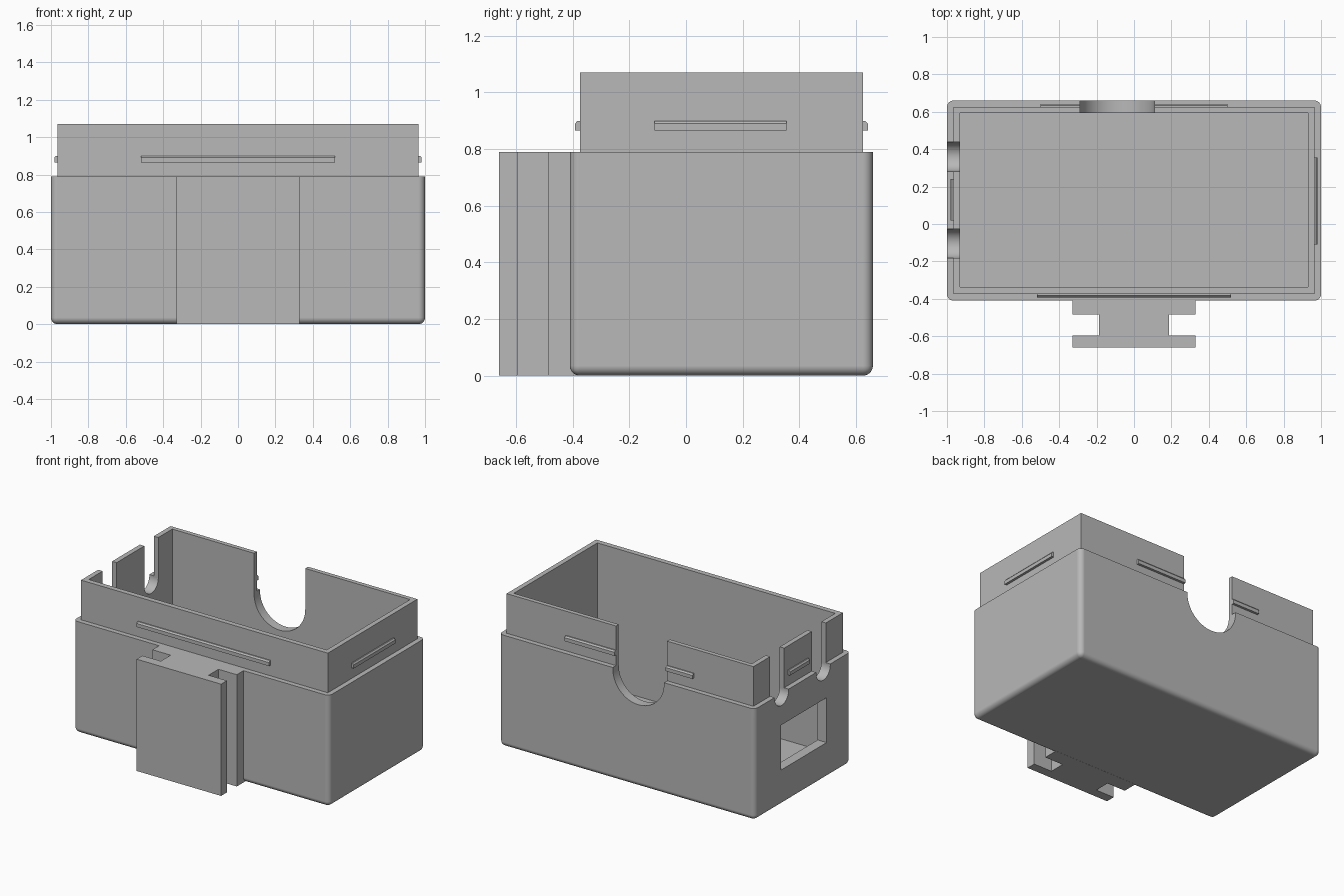
import bpy, bmesh, math
from mathutils import Matrix, Vector

cube = bpy.data.objects.get("Cube")
if cube:
    bpy.data.objects.remove(cube, do_unlink=True)

grey = bpy.data.materials.new("plain grey")
grey.use_nodes = True
grey.diffuse_color = (0.48, 0.48, 0.48, 1)
grey.node_tree.nodes["Principled BSDF"].inputs["Base Color"].default_value = grey.diffuse_color


def finish(name, bm):
    bmesh.ops.recalc_face_normals(bm, faces=bm.faces)
    mesh = bpy.data.meshes.new(name)
    bm.to_mesh(mesh)
    bm.free()
    mesh.materials.append(grey)
    obj = bpy.data.objects.new(name, mesh)
    bpy.context.collection.objects.link(obj)
    return obj


def box_mesh(lo, hi):
    lo, hi = Vector(lo), Vector(hi)
    bm = bmesh.new()
    bmesh.ops.create_cube(bm, size=1)
    bmesh.ops.transform(bm, verts=bm.verts, matrix=Matrix.Translation((lo + hi) / 2)
                        @ Matrix.Diagonal((*(hi - lo), 1)))
    return bm


def box(name, lo, hi):
    return finish(name, box_mesh(lo, hi))


def prism(name, points, place):
    """Extrude an outline of (u, v, 0) points by one unit along w."""
    bm = bmesh.new()
    face = bm.faces.new([bm.verts.new((u, v, 0)) for u, v in points])
    ext = bmesh.ops.extrude_face_region(bm, geom=[face])["geom"]
    bmesh.ops.translate(bm, vec=(0, 0, 1), verts=[g for g in ext if isinstance(g, bmesh.types.BMVert)])
    bmesh.ops.transform(bm, verts=bm.verts, matrix=place)
    return finish(name, bm)


def boolean(target, tool, operation, keep=False):
    mod = target.modifiers.new("cut", "BOOLEAN")
    mod.operation, mod.solver, mod.object = operation, "EXACT", tool
    bpy.context.view_layer.objects.active = target
    bpy.ops.object.modifier_apply(modifier=mod.name)
    if not keep:
        bpy.data.objects.remove(tool, do_unlink=True)


def slot(name, radius, bottom, place):
    """U-shaped cutter, open at the top."""
    mid = bottom + radius
    arc = [(radius * math.cos(a), mid + radius * math.sin(a))
           for a in (math.pi * (1 + i / 32) for i in range(33))]
    return prism(name, arc + [(radius, 1.3), (-radius, 1.3)], place)


RIM, TOP, FLOOR = 0.79, 1.07, 0.07
FRONT, BACK = -0.41, 0.66

# Outer shell with rounded upright and bottom edges
bm = box_mesh((-1, FRONT, 0), (1, BACK, RIM))
edges = [e for e in bm.edges if min(v.co.z for v in e.verts) < 0.01]
bmesh.ops.bevel(bm, geom=edges, offset=0.035, segments=6, profile=0.5, affect="EDGES")
shell = finish("case_body", bm)

# Raised lip, then the hollow inside
boolean(shell, box("lip", (-0.965, -0.375, 0.4), (0.965, 0.625, TOP)), "UNION")
boolean(shell, box("cavity", (-0.93, -0.338, FLOOR), (0.93, 0.594, 1.3)), "DIFFERENCE")

# Port window and two cable slots on the -x end
boolean(shell, box("window", (-1.1, -0.142, 0.25), (-0.8, 0.366, 0.567)), "DIFFERENCE")
upright = Matrix.Rotation(math.pi / 2, 4, "X")
for y in (0.36, -0.105):
    place = Matrix.Translation((-1.2, y, 0)) @ Matrix.Rotation(math.pi / 2, 4, "Z") @ upright
    place = place @ Matrix.Diagonal((1, 1, 0.4, 1))
    boolean(shell, slot("cable_slot", 0.078, 0.705, place), "DIFFERENCE")


# Snap ridges around the lip, chamfered along the upper outer edge
def ridge(name, length, centre, angle):
    profile = [(-0.02, 0.865), (0.017, 0.865), (0.017, 0.89), (0.008, 0.9), (-0.02, 0.9)]
    place = (Matrix.Translation((*centre, 0)) @ Matrix.Rotation(angle, 4, "Z")
             @ Matrix.Translation((0, 0, 0)) @ upright
             @ Matrix.Translation((0, 0, -length / 2)) @ Matrix.Diagonal((1, 1, length, 1)))
    return prism(name, profile, place)


ridge("front_ridge", 1.035, (0, -0.375), -math.pi / 2)
ridge("left_ridge", 0.465, (0.965, 0.122), 0)
ridge("right_ridge", 0.22, (-0.965, 0.13), math.pi)
back_ridge = ridge("back_ridge", 1.0, (0, 0.625), math.pi / 2)

# Large round-bottomed opening through the back wall and its ridge
place = Matrix.Translation((-0.09, 0.9, 0)) @ upright @ Matrix.Diagonal((1, 1, 0.5, 1))
opening = slot("back_opening", 0.2, 0.58, place)
boolean(back_ridge, opening, "DIFFERENCE", keep=True)
boolean(shell, opening, "DIFFERENCE")

# Front mounting rail with an I-shaped section
half = [(0.33, -0.38), (0.33, -0.485), (0.187, -0.485), (0.187, -0.595), (0.33, -0.595), (0.33, -0.66)]
outline = half + [(-x, y) for x, y in reversed(half)]
prism("mounting_rail", outline, Matrix.Diagonal((1, 1, RIM, 1)))

# Smooth the rounded edges while keeping the corners crisp
bpy.ops.object.select_all(action="DESELECT")
shell.select_set(True)
bpy.context.view_layer.objects.active = shell
bpy.ops.object.shade_smooth_by_angle(angle=math.radians(30))
weighted = shell.modifiers.new("even_normals", "WEIGHTED_NORMAL")
weighted.keep_sharp = True
